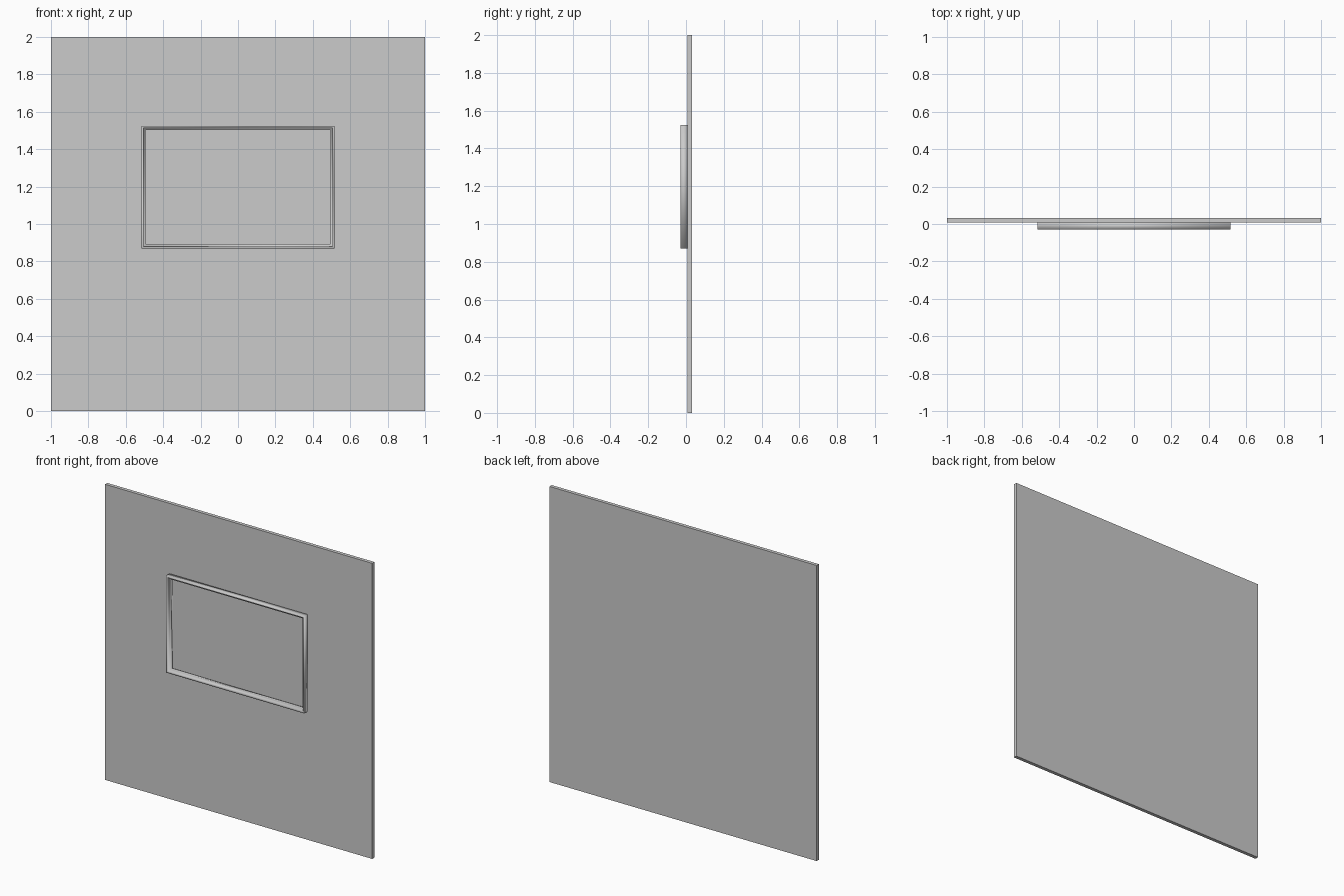
import bpy
import bmesh
from mathutils import Matrix

if "Cube" in bpy.data.objects:
    bpy.data.objects.remove(bpy.data.objects["Cube"])


def finish(bm, name, smooth=False):
    bmesh.ops.recalc_face_normals(bm, faces=bm.faces)
    for f in bm.faces:
        f.smooth = smooth
    mesh = bpy.data.meshes.new(name)
    bm.to_mesh(mesh)
    bm.free()
    obj = bpy.data.objects.new(name, mesh)
    bpy.context.collection.objects.link(obj)
    return obj


# Wall panel: thin square slab
WALL_FRONT, WALL_BACK = 0.007, 0.031
bm = bmesh.new()
bmesh.ops.create_cube(
    bm, size=1,
    matrix=Matrix.Translation((0, (WALL_FRONT + WALL_BACK) / 2, 1))
    @ Matrix.Diagonal((2, WALL_BACK - WALL_FRONT, 2, 1)))
finish(bm, "wall_panel")

# Picture frame: stepped profile swept around a rectangle
HALF_W, HALF_H, CENTRE_Z = 0.517, 0.328, 1.197
# (inset from the outer edge, y)
profile = [(0, 0.008), (0, -0.03), (0.011, -0.03),
           (0.011, -0.017), (0.023, -0.017), (0.023, 0.008)]
corners = [(-1, -1), (1, -1), (1, 1), (-1, 1)]

bm = bmesh.new()
loops = [[bm.verts.new((sx * (HALF_W - inset), y,
                        CENTRE_Z + sz * (HALF_H - inset)))
          for inset, y in profile] for sx, sz in corners]
n = len(profile)
for c in range(4):
    a, b = loops[c], loops[(c + 1) % 4]
    for i in range(n):
        j = (i + 1) % n
        bm.faces.new((a[i], b[i], b[j], a[j]))
finish(bm, "picture_frame", smooth=True)
